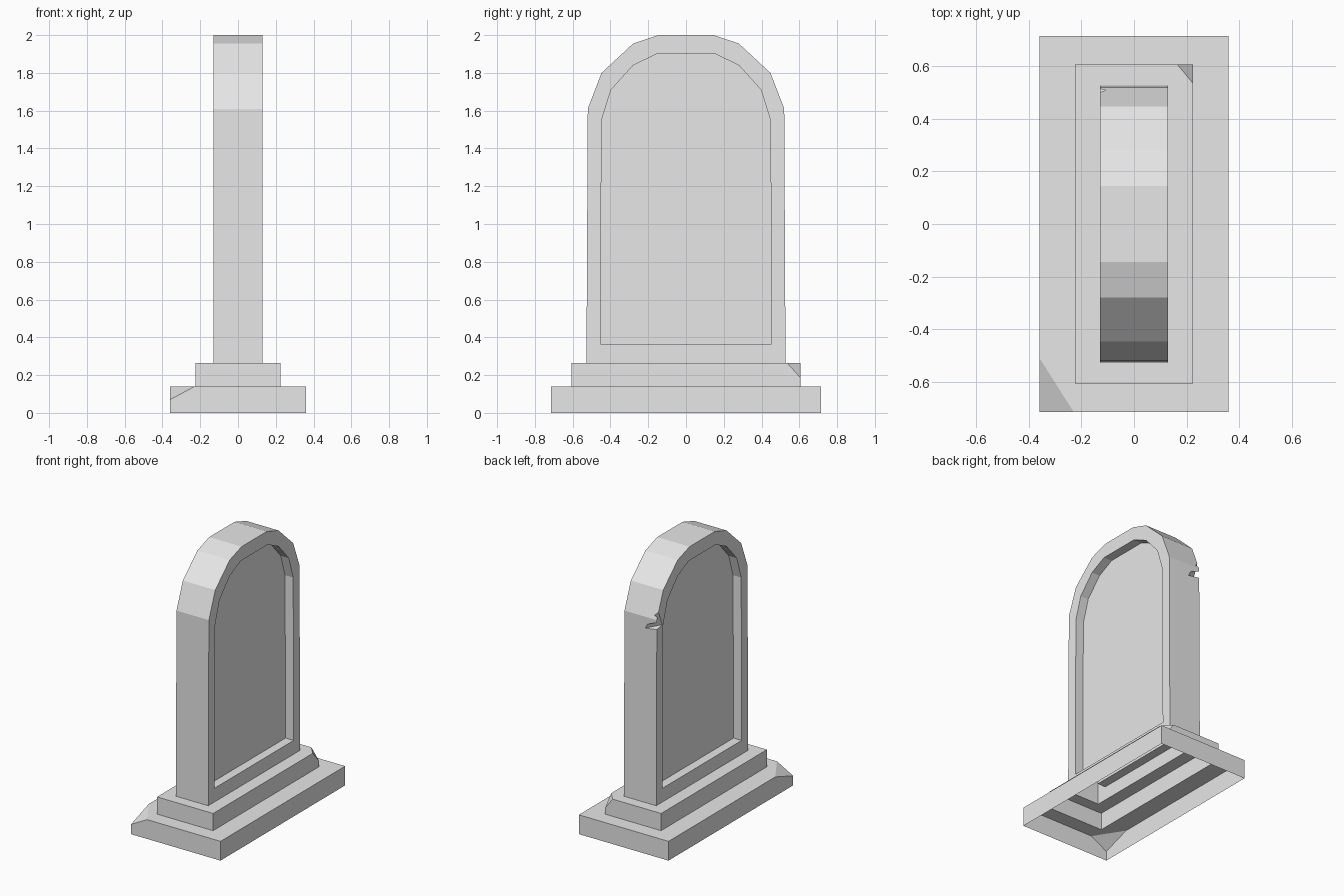
import bpy, bmesh
from mathutils import Vector

if "Cube" in bpy.data.objects:
    bpy.data.objects.remove(bpy.data.objects["Cube"], do_unlink=True)

stone = bpy.data.materials.new("grey_stone")
stone.use_nodes = True
grey = (0.8, 0.8, 0.8, 1)
stone.diffuse_color = grey
stone.node_tree.nodes["Principled BSDF"].inputs["Base Color"].default_value = grey


def to_object(bm, name):
    mesh = bpy.data.meshes.new(name)
    bm.to_mesh(mesh)
    bm.free()
    mesh.materials.append(stone)
    obj = bpy.data.objects.new(name, mesh)
    bpy.context.collection.objects.link(obj)
    return obj


def open_underside(bm, z):
    """Remove the flat faces lying on height z, leaving a hollow shell."""
    faces = [f for f in bm.faces if all(abs(v.co.z - z) < 1e-4 for v in f.verts)]
    bmesh.ops.delete(bm, geom=faces, context="FACES")


def step(name, half, z0, z1, hole, chip):
    """Hollow rectangular step with one broken corner and a hole for the part above."""
    bm = bmesh.new()
    bmesh.ops.create_cube(bm, size=1)
    for v in bm.verts:
        v.co = (2 * half[0] * v.co.x, 2 * half[1] * v.co.y, z1 if v.co.z > 0 else z0)
    # broken corner
    a, b, c = (Vector(p) for p in chip)
    normal = (b - a).cross(c - a).normalized()
    if normal.dot(a) < 0 or normal.z < 0:
        normal = -normal
    cut = bmesh.ops.bisect_plane(bm, geom=bm.verts[:] + bm.edges[:] + bm.faces[:],
                                 plane_co=a, plane_no=normal, clear_outer=True)
    rim = [e for e in cut["geom_cut"] if isinstance(e, bmesh.types.BMEdge)]
    bmesh.ops.contextual_create(bm, geom=rim)
    bmesh.ops.recalc_face_normals(bm, faces=bm.faces[:])
    open_underside(bm, z0)
    # hole in the top
    for axis in (0, 1):
        for sign in (-1, 1):
            n = Vector((0, 0, 0))
            n[axis] = sign
            top = [f for f in bm.faces if f.normal.z > 0.99]
            edges = list({e for f in top for e in f.edges})
            verts = list({v for f in top for v in f.verts})
            bmesh.ops.bisect_plane(bm, geom=verts + edges + top,
                                   plane_co=n * hole[axis], plane_no=n)
            bm.normal_update()
    inner = [f for f in bm.faces if f.normal.z > 0.99
             and abs(f.calc_center_median().x) < hole[0]
             and abs(f.calc_center_median().y) < hole[1]]
    bmesh.ops.delete(bm, geom=inner, context="FACES")
    return to_object(bm, name)


# Stepped base
step("base_plinth", (0.36, 0.715), 0, 0.14, (0.225, 0.607),
     [(-0.23, -0.715, 0.14), (-0.36, -0.51, 0.14), (-0.36, -0.715, 0.07)])
step("upper_step", (0.225, 0.607), 0.14, 0.265, (0.13, 0.525),
     [(0.165, 0.607, 0.265), (0.225, 0.535, 0.265), (0.225, 0.607, 0.185)])

# Arched slab with a recessed panel on both broad faces
outer = [(0.527, 0.265), (0.52, 1.61), (0.447, 1.8), (0.28, 1.955), (0.145, 2)]
inner = [(0.453, 0.365), (0.447, 1.55), (0.397, 1.71), (0.28, 1.84), (0.155, 1.9)]
bm = bmesh.new()


def arch_loop(profile, x):
    points = profile + [(-y, z) for y, z in reversed(profile)]
    return [bm.verts.new((x, y, z)) for y, z in points]


T, P = 0.13, 0.065
loops = [arch_loop(p, x) for p, x in
         [(inner, -P), (inner, -T), (outer, -T), (outer, T), (inner, T), (inner, P)]]
count = len(loops[0])
for l, m in zip(loops, loops[1:]):
    for i in range(count):
        j = (i + 1) % count
        bm.faces.new((l[i], l[j], m[j], m[i]))
bm.faces.new(loops[0])
bm.faces.new(loops[-1])
bmesh.ops.recalc_face_normals(bm, faces=bm.faces[:])
slab = to_object(bm, "headstone")

# Wedge notch broken out of the rear edge, pushed slightly past the surfaces
bm = bmesh.new()
notch = [(-0.132, 0.505, 1.675), (-0.135, 0.53, 1.54), (-0.03, 0.525, 1.525), (-0.135, 0.455, 1.555)]
corners = [bm.verts.new(p) for p in notch]
bmesh.ops.convex_hull(bm, input=corners)
bmesh.ops.recalc_face_normals(bm, faces=bm.faces[:])
cutter = to_object(bm, "notch_cutter")
cutter.hide_render = True
mod = slab.modifiers.new("notch", "BOOLEAN")
mod.operation = "DIFFERENCE"
mod.solver = "EXACT"
mod.object = cutter
bpy.context.view_layer.objects.active = slab
bpy.ops.object.modifier_apply(modifier=mod.name)
bpy.data.objects.remove(cutter, do_unlink=True)

# Hollow underside of the slab
bm = bmesh.new()
bm.from_mesh(slab.data)
open_underside(bm, 0.265)
bm.to_mesh(slab.data)
bm.free()
